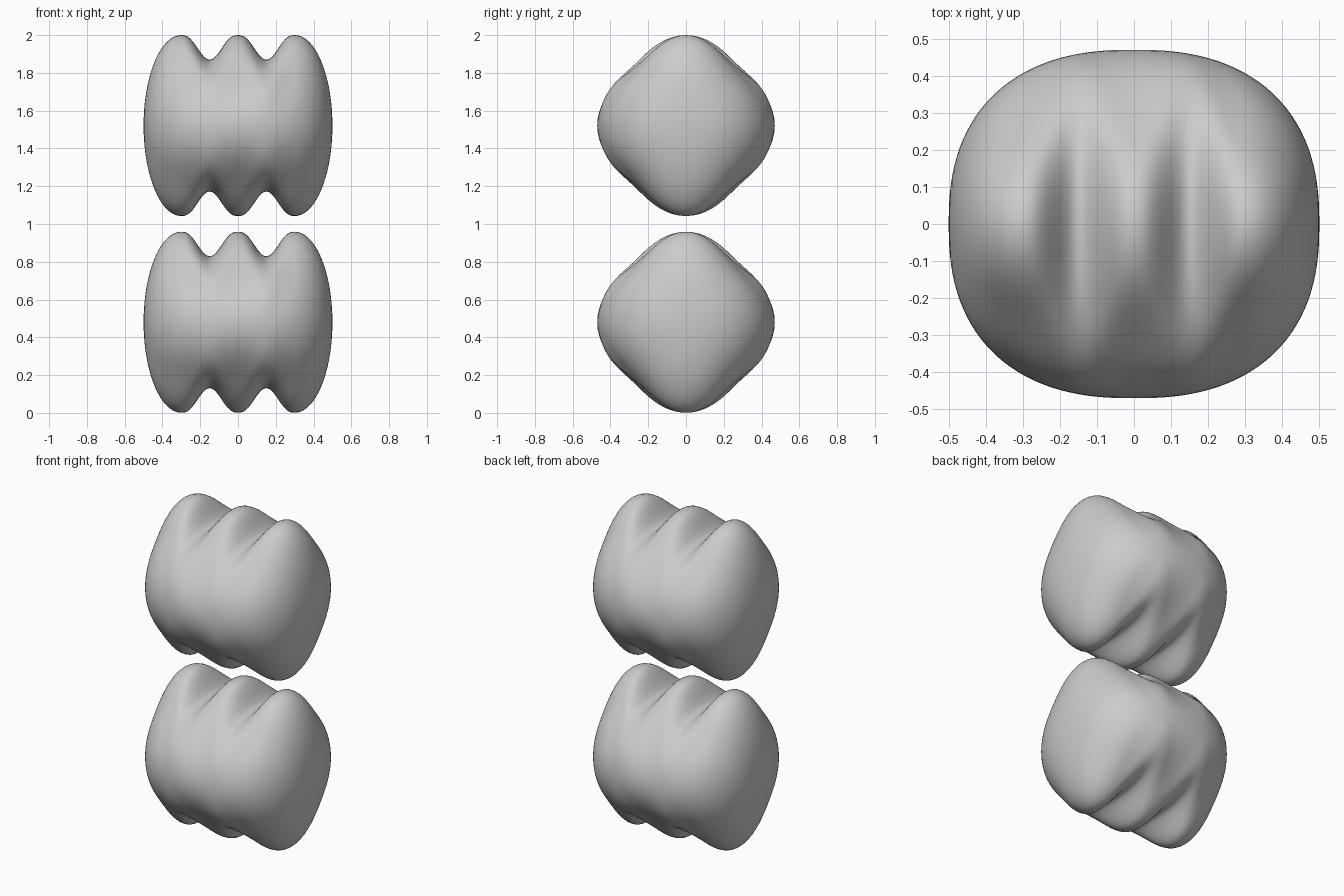
import bpy, bmesh, math

if "Cube" in bpy.data.objects:
    bpy.data.objects.remove(bpy.data.objects["Cube"])

HX, HY, HZ = 0.5, 0.47, 0.479   # half sizes of one block
PITCH = 0.3                     # distance between lobes
DEPTH = 0.13                    # groove depth
RINGS, SEGS = 96, 80


def section(x):
    """Half width, half height and diamond amount of the section at x."""
    a = abs(x)
    hy = HY * (1 - (a / HX) ** 2.4) ** (1 / 2.4)
    if a > PITCH:
        hz = HZ * math.sqrt(max(0, 1 - ((a - PITCH) / (HX - PITCH)) ** 2))
        return hy, hz, 0.057 * hz / HZ
    u = min(a, PITCH - a) / (PITCH / 2)
    f = ((1 - math.cos(math.pi * u)) / 2) ** 1.3
    return hy, HZ - DEPTH * f, 0.057 - 0.077 * f


def lobed_block(name, zc):
    bm = bmesh.new()
    # Rings lofted along x, packed closer towards the round ends
    rings = []
    for i in range(1, RINGS):
        t = 2 * i / RINGS - 1
        x = HX * (0.4 * t + 0.6 * math.sin(t * math.pi / 2))
        if abs(t) > 0.8:
            x = math.copysign(1, t) * (HX - (HX - HX * (0.32 + 0.6 * math.sin(0.4 * math.pi)))
                                       * ((1 - abs(t)) / 0.2) ** 2)
        hy, hz, amp = section(x)
        ring = []
        for j in range(SEGS):
            q = 2 * math.pi * j / SEGS
            k = 1 - amp * (1 - math.cos(4 * q))
            ring.append(bm.verts.new((x, hy * k * math.cos(q), hz * k * math.sin(q))))
        rings.append(ring)
    for r0, r1 in zip(rings, rings[1:]):
        for j in range(SEGS):
            n = (j + 1) % SEGS
            bm.faces.new((r0[j], r0[n], r1[n], r1[j]))
    # End poles
    for ring, x in ((rings[0], -HX), (rings[-1], HX)):
        pole = bm.verts.new((x, 0, 0))
        for j in range(SEGS):
            bm.faces.new((ring[j], ring[(j + 1) % SEGS], pole))
    bmesh.ops.recalc_face_normals(bm, faces=bm.faces)
    for f in bm.faces:
        f.smooth = True
    me = bpy.data.meshes.new(name)
    bm.to_mesh(me)
    bm.free()
    ob = bpy.data.objects.new(name, me)
    ob.location.z = zc
    bpy.context.collection.objects.link(ob)


# Two identical blocks, one above the other
lobed_block("lower_lobed_block", 0.48)
lobed_block("upper_lobed_block", 1.521)
